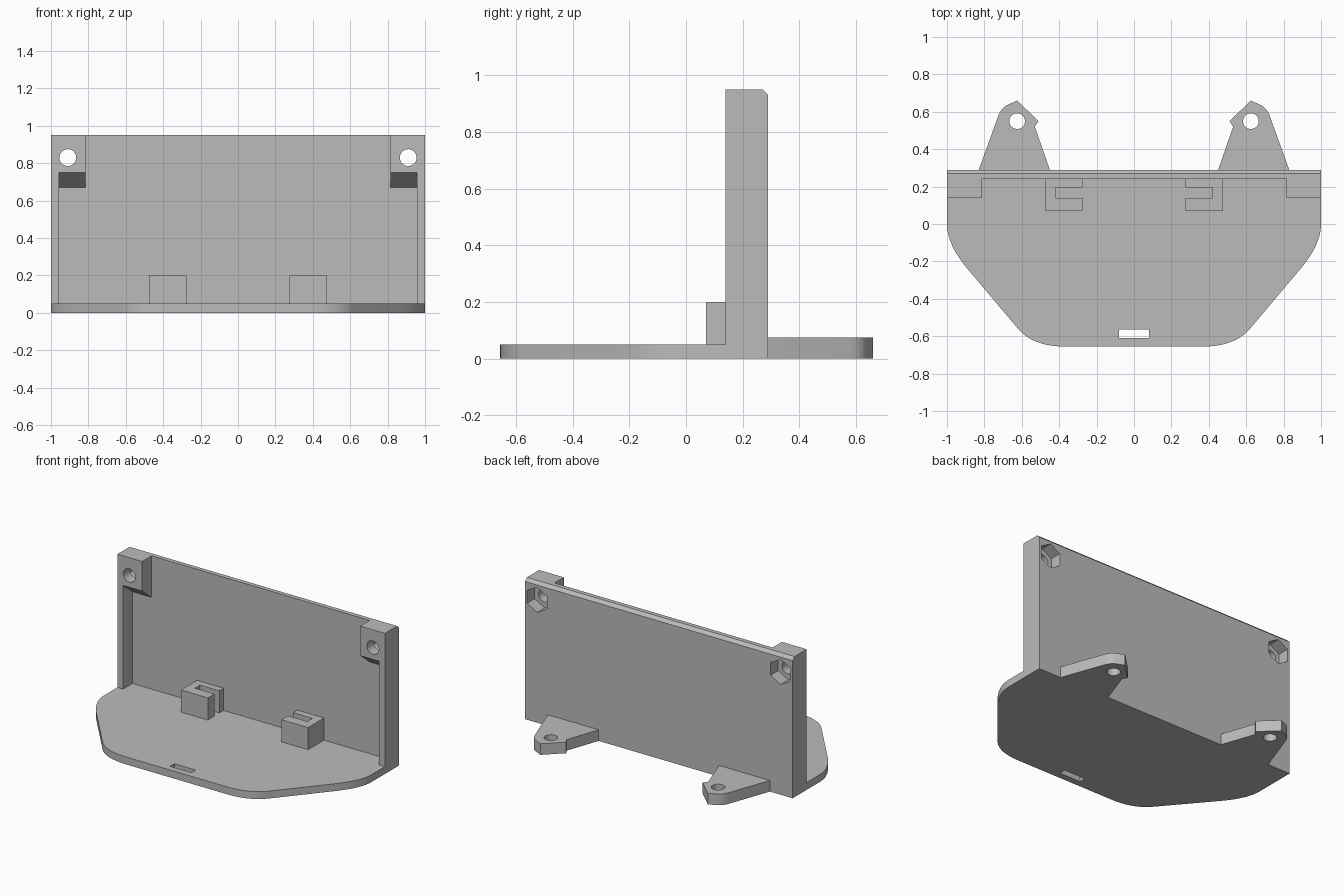
import bpy, bmesh, math
from mathutils import Vector

cube = bpy.data.objects.get("Cube")
if cube:
    bpy.data.objects.remove(cube, do_unlink=True)

grey = bpy.data.materials.new("plain grey")
grey.use_nodes = True
grey.diffuse_color = (0.5, 0.5, 0.5, 1)
grey.node_tree.nodes["Principled BSDF"].inputs["Base Color"].default_value = (0.5, 0.5, 0.5, 1)


def prism(name, outline, axis, low, high):
    """Extrude a flat outline along one axis; the outline uses the other two."""
    bm = bmesh.new()
    verts = []
    for a, b in outline:
        co = [a, b]
        co.insert("xyz".index(axis), low)
        verts.append(bm.verts.new(co))
    face = bm.faces.new(verts)
    ext = bmesh.ops.extrude_face_region(bm, geom=[face])["geom"]
    shift = Vector([high - low if c == axis else 0 for c in "xyz"])
    bmesh.ops.translate(bm, vec=shift, verts=[g for g in ext if isinstance(g, bmesh.types.BMVert)])
    bmesh.ops.recalc_face_normals(bm, faces=bm.faces)
    mesh = bpy.data.meshes.new(name)
    bm.to_mesh(mesh)
    bm.free()
    mesh.materials.append(grey)
    obj = bpy.data.objects.new(name, mesh)
    bpy.context.collection.objects.link(obj)
    return obj


def combine(obj, other, operation):
    mod = obj.modifiers.new(operation.lower(), 'BOOLEAN')
    mod.operation, mod.solver, mod.object = operation, 'EXACT', other
    bpy.context.view_layer.objects.active = obj
    bpy.ops.object.modifier_apply(modifier=mod.name)
    bpy.data.objects.remove(other, do_unlink=True)


def rect(a0, a1, b0, b1):
    return [(a0, b0), (a1, b0), (a1, b1), (a0, b1)]


def ring(cx, cy, r, n):
    return [(cx + r * math.sin(math.tau * i / n), cy + r * math.cos(math.tau * i / n)) for i in range(n)]


def bend(p, c, q, n=10):
    """Rounded corner from p to q, pulled towards c."""
    p, c, q = Vector(p), Vector(c), Vector(q)
    return [tuple(p.lerp(c, i / n).lerp(c.lerp(q, i / n), i / n)) for i in range(n + 1)]


def flip(points, s):
    return [(s * a, b) for a, b in points]


def soften(obj):
    bpy.ops.object.select_all(action='DESELECT')
    obj.select_set(True)
    bpy.context.view_layer.objects.active = obj
    bpy.ops.object.shade_smooth_by_angle(angle=math.radians(25))


# Rounded base plate with a small slot near the front
half = [(1, 0.29)] + bend((1, 0), (1, -0.11), (0.89, -0.24)) + bend((0.62, -0.56), (0.54, -0.655), (0.37, -0.655))
base = prism("base_plate", half + flip(half[::-1], -1), "z", 0, 0.05)
combine(base, prism("slot_cutter", rect(-0.08, 0.08, -0.61, -0.565), "z", -0.1, 0.2), 'DIFFERENCE')
soften(base)

# Upright panel with a chamfered rear top edge
panel = prism("back_panel", [(0.24, 0.05), (0.29, 0.05), (0.29, 0.93), (0.27, 0.95), (0.24, 0.95)], "x", -1, 1)

for s in (-1, 1):
    # Side flange and sloped corner block
    flange = prism("side_flange", rect(0.14, 0.26, 0.05, 0.95), "x", s * 0.957, s)
    combine(panel, flange, 'UNION')
    block = prism("corner_block", [(0.14, 0.75), (0.24, 0.67), (0.26, 0.67), (0.26, 0.95), (0.14, 0.95)],
                  "x", s * 0.815, s * 0.98)
    combine(panel, block, 'UNION')

for s in (-1, 1):
    # Screw hole with a hexagonal nut recess behind it
    combine(panel, prism("hole_cutter", ring(s * 0.91, 0.83, 0.045, 32), "y", 0, 0.5), 'DIFFERENCE')
    combine(panel, prism("nut_cutter", ring(s * 0.91, 0.83, 0.085, 6), "y", 0.21, 0.5), 'DIFFERENCE')
soften(panel)

for s, side in ((-1, "right"), (1, "left")):
    # Slotted clip standing on the base, open towards the middle
    clip = [(0.275, 0.07), (0.475, 0.07), (0.475, 0.24), (0.275, 0.24),
            (0.275, 0.195), (0.42, 0.195), (0.42, 0.14), (0.275, 0.14)]
    prism(side + "_clip", flip(clip, s), "z", 0.05, 0.2)

    # Rear mounting lug with a screw hole
    lug = [(0.45, 0.29), (0.53, 0.52), (0.51, 0.55), (0.625, 0.66)]
    lug += bend((0.68, 0.635), (0.71, 0.62), (0.725, 0.58), 6) + [(0.83, 0.29)]
    tab = prism(side + "_rear_lug", flip(lug, s), "z", 0, 0.075)
    combine(tab, prism("lug_cutter", ring(s * 0.625, 0.55, 0.042, 32), "z", -0.1, 0.2), 'DIFFERENCE')
    soften(tab)
